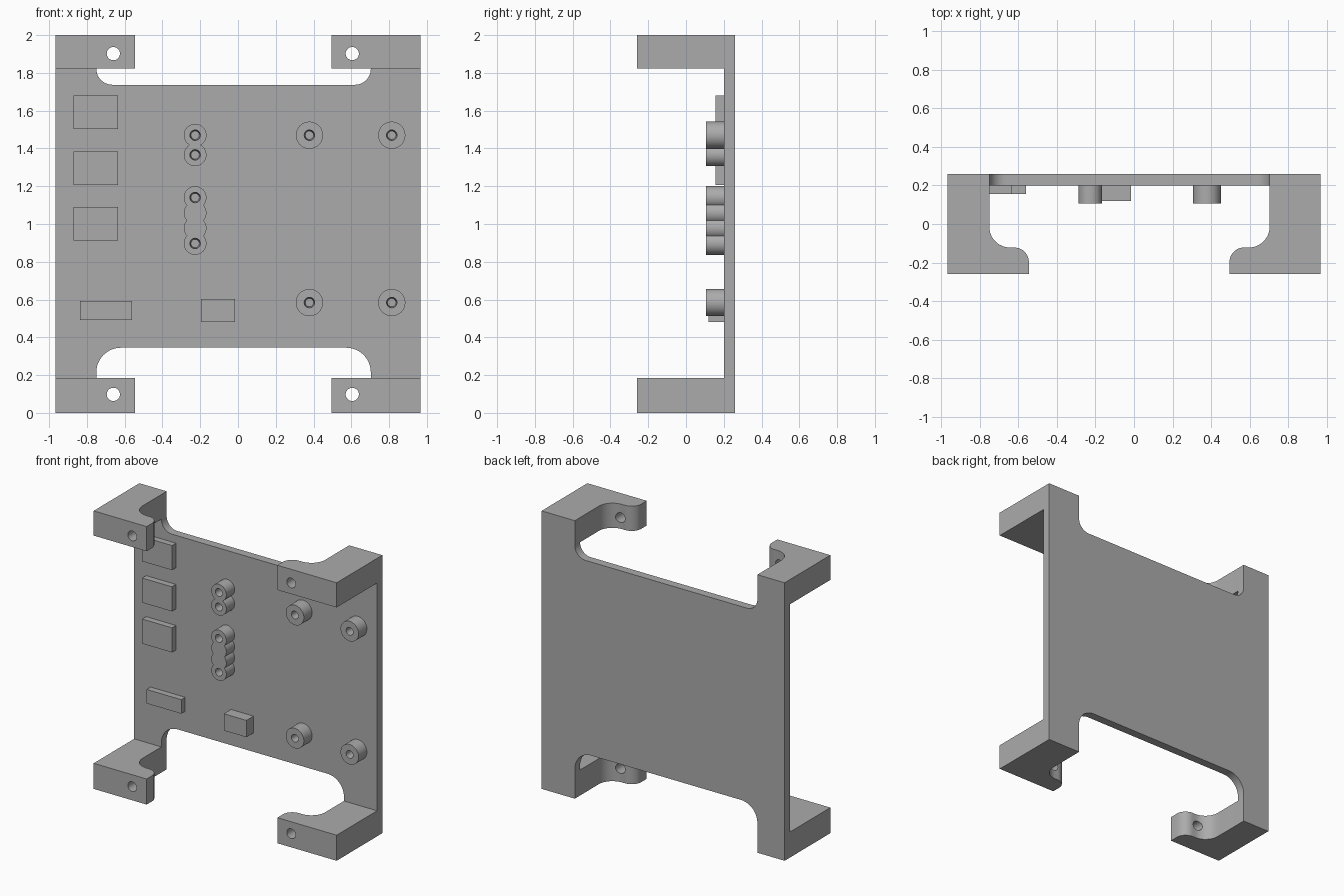
import bpy, bmesh
from math import sin, cos, radians, pi
from mathutils import Matrix, Vector

if "Cube" in bpy.data.objects:
    bpy.data.objects.remove(bpy.data.objects["Cube"], do_unlink=True)

GREY = (0.41, 0.41, 0.41, 1)
grey = bpy.data.materials.new("plain grey")
grey.use_nodes = True
grey.diffuse_color = GREY
grey.node_tree.nodes["Principled BSDF"].inputs["Base Color"].default_value = GREY

SIDE, BACK, FACE = 0.967, 0.26, 0.2       # half width, back of plate, front of plate
LEFT_IN, RIGHT_IN = -0.75, 0.703          # inner edges of the openings
TOWARD_FRONT = Matrix.Rotation(pi / 2, 4, 'X')   # local z becomes -y


def finish(name, bm, smooth=True):
    bmesh.ops.recalc_face_normals(bm, faces=bm.faces)
    mesh = bpy.data.meshes.new(name)
    bm.to_mesh(mesh)
    bm.free()
    mesh.materials.append(grey)
    ob = bpy.data.objects.new(name, mesh)
    bpy.context.collection.objects.link(ob)
    if smooth:
        shade(ob)
    return ob


def shade(ob):
    bpy.ops.object.select_all(action='DESELECT')
    ob.select_set(True)
    bpy.context.view_layer.objects.active = ob
    bpy.ops.object.shade_smooth_by_angle(angle=radians(30))


def prism(name, outline, to_start, to_end):
    """Extrude a flat outline between two placements."""
    bm = bmesh.new()
    face = bm.faces.new([bm.verts.new(to_start(*p)) for p in outline])
    shift = Vector(to_end(0, 0)) - Vector(to_start(0, 0))
    new = bmesh.ops.extrude_face_region(bm, geom=[face])["geom"]
    bmesh.ops.translate(bm, vec=shift, verts=[v for v in new if isinstance(v, bmesh.types.BMVert)])
    return finish(name, bm)


def arc(cx, cy, r, a0, a1, n=12):
    return [(cx + r * cos(radians(a0 + (a1 - a0) * i / n)),
             cy + r * sin(radians(a0 + (a1 - a0) * i / n))) for i in range(n + 1)]


def box(name, x0, x1, y0, y1, z0, z1):
    return prism(name, [(x0, z0), (x1, z0), (x1, z1), (x0, z1)],
                 lambda x, z: (x, y0, z), lambda x, z: (x, y1, z))


def cylinder(name, x, z, y0, y1, r0, r1):
    """Round part running along y, from y0 at the back to y1 at the front."""
    bm = bmesh.new()
    place = Matrix.Translation((x, (y0 + y1) / 2, z)) @ TOWARD_FRONT
    bmesh.ops.create_cone(bm, cap_ends=True, segments=40, radius1=r0, radius2=r1,
                          depth=y0 - y1, matrix=place)
    return finish(name, bm, smooth=False)


def combine(ob, others, operation):
    for other in others:
        mod = ob.modifiers.new("combine", 'BOOLEAN')
        mod.operation, mod.solver, mod.object = operation, 'EXACT', other
        graph = bpy.context.evaluated_depsgraph_get()
        mesh = bpy.data.meshes.new_from_object(ob.evaluated_get(graph))
        ob.modifiers.clear()
        ob.data = mesh
        bpy.data.objects.remove(other, do_unlink=True)
    shade(ob)


# Back plate with rounded openings at top and bottom
TOP, LOW, R_TOP, R_LOW = 1.737, 0.345, 0.085, 0.13
outline = [(-SIDE, 0), (LEFT_IN, 0)]
outline += arc(LEFT_IN + R_LOW, LOW - R_LOW, R_LOW, 180, 90)
outline += arc(RIGHT_IN - R_LOW, LOW - R_LOW, R_LOW, 90, 0)
outline += [(RIGHT_IN, 0), (SIDE, 0), (SIDE, 2), (RIGHT_IN, 2)]
outline += arc(RIGHT_IN - R_TOP, TOP + R_TOP, R_TOP, 0, -90)
outline += arc(LEFT_IN + R_TOP, TOP + R_TOP, R_TOP, 270, 180)
outline += [(LEFT_IN, 2), (-SIDE, 2)]
prism("back_plate", outline, lambda x, z: (x, BACK, z), lambda x, z: (x, FACE, z))

# Four hooked mounting arms, each with a screw hole
for side, s, inner, tip, hole_x in (("right", -1, LEFT_IN, -0.545, -0.66),
                                    ("left", 1, RIGHT_IN, 0.495, 0.605)):
    hook = [(s * SIDE, -BACK), (s * SIDE, FACE), (inner, FACE)]
    hook += [(inner - s * x, y) for x, y in arc(0.108, -0.014, 0.108, 180, 270)]
    hook += [(tip + s * x, y) for x, y in arc(0.075, -0.197, 0.075, 90, 180)]
    hook += [(tip, -BACK)]
    for level, z0, z1, hole_z in (("bottom", 0, 0.184, 0.098), ("top", 1.822, 2, 1.902)):
        arm = prism(f"{level}_{side}_arm", hook, lambda x, y: (x, y, z0), lambda x, y: (x, y, z1))
        drill = cylinder("drill", hole_x, hole_z, 0.05, -0.35, 0.035, 0.035)
        combine(arm, [drill], 'DIFFERENCE')


# Screw bosses: single posts and merged columns with blind holes
def boss(name, x, heights, r, holes):
    posts = [cylinder(name, x, z, FACE, 0.106, r, r) for z in heights]
    combine(posts[0], posts[1:], 'UNION')
    drills = [cylinder("drill", x, z, 0.18, 0.09, 0.022, 0.029) for z in holes]
    combine(posts[0], drills, 'DIFFERENCE')


for side, x in (("inner", 0.378), ("outer", 0.814)):
    for level, z in (("lower", 0.584), ("upper", 1.47)):
        boss(f"{level}_{side}_boss", x, [z], 0.072, [z])
boss("double_boss", -0.227, [1.47, 1.366], 0.06, [1.47, 1.366])
boss("long_boss", -0.227, [1.14, 1.059, 0.978, 0.897], 0.06, [1.14, 0.897])

# Raised rectangular pads
for i, z in enumerate((0.912, 1.207, 1.504)):
    box(f"side_pad_{i + 1}", -0.872, -0.634, FACE, 0.155, z, z + 0.177)
box("wide_pad", -0.836, -0.56, FACE, 0.155, 0.491, 0.592)
box("small_block", -0.196, -0.016, FACE, 0.119, 0.481, 0.602)
